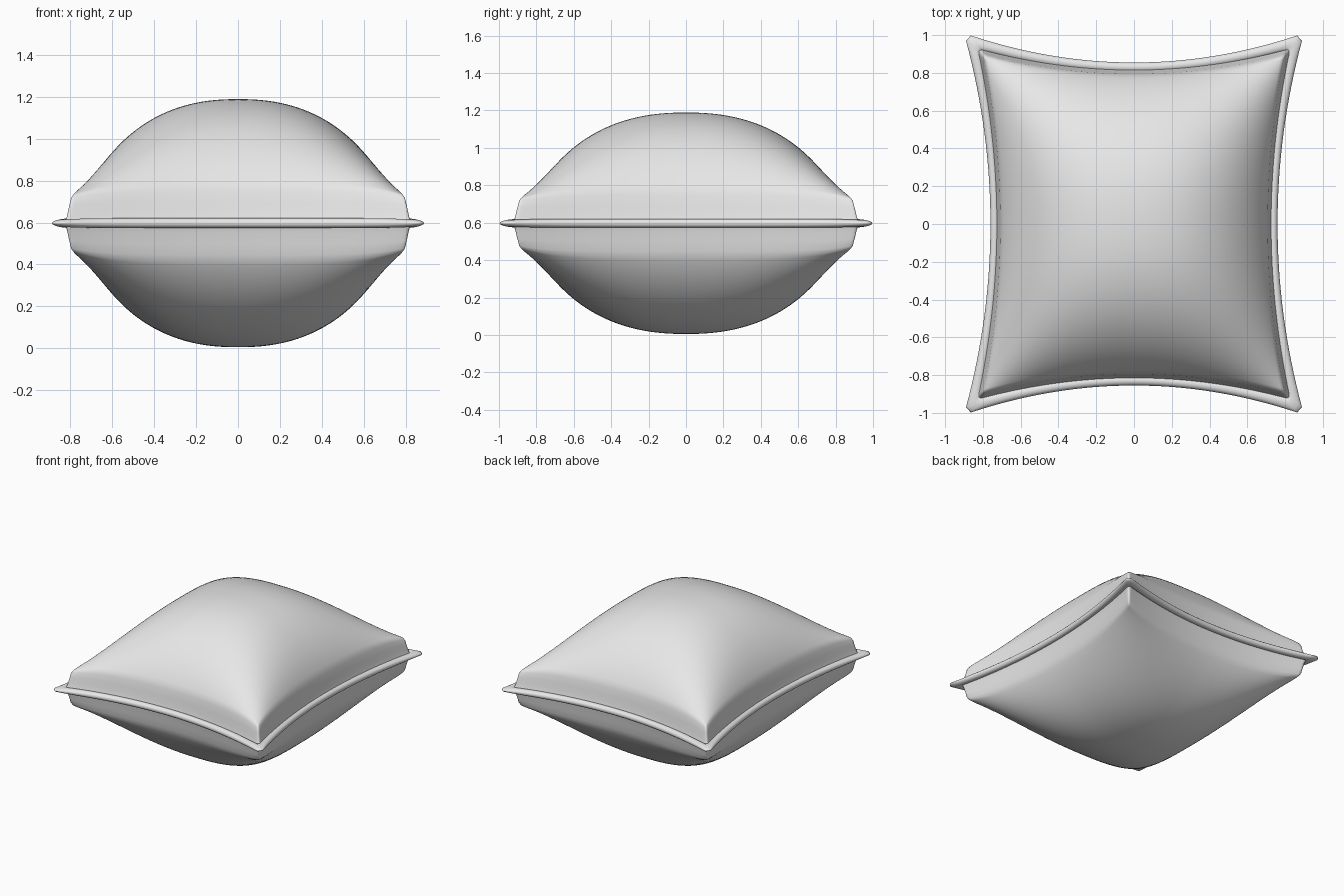
import bpy, bmesh, math

if "Cube" in bpy.data.objects:
    bpy.data.objects.remove(bpy.data.objects["Cube"])

Z0, N = 0.597, 80          # seam height, grid resolution

fabric = bpy.data.materials.new("light grey fabric")
fabric.diffuse_color = (0.8, 0.8, 0.8, 1)
fabric.use_nodes = True
fabric.node_tree.nodes["Principled BSDF"].inputs["Base Color"].default_value = fabric.diffuse_color


def finish(bm, name, angle):
    bmesh.ops.remove_doubles(bm, verts=bm.verts, dist=1e-5)
    bmesh.ops.recalc_face_normals(bm, faces=bm.faces)
    mesh = bpy.data.meshes.new(name)
    bm.to_mesh(mesh)
    bm.free()
    mesh.materials.append(fabric)
    ob = bpy.data.objects.new(name, mesh)
    bpy.context.collection.objects.link(ob)
    bpy.ops.object.select_all(action='DESELECT')
    ob.select_set(True)
    bpy.context.view_layer.objects.active = ob
    bpy.ops.object.shade_smooth_by_angle(angle=math.radians(angle))
    return ob


def ramp(u, width=0.045):
    """Pinch towards the seam."""
    t = min(1.0, max(0.0, (1 - abs(u)) / width))
    return t * t * (3 - 2 * t)


def puff(u):
    return max(0.0, 1 - abs(u) ** 2.3) ** 0.65


def cushion_point(u, v, side):
    x = u * (0.735 + 0.102 * v * v)
    y = v * (0.825 + 0.112 * u * u)
    rim = 0.055 + 0.06 * u * u * v * v
    h = ramp(u) * ramp(v) * (rim + 0.537 * puff(u) * puff(v))
    return (x, y, Z0 + side * h)


# Stuffed body: two puffed panels joined at the seam, finer near the edges
bm = bmesh.new()
params = [math.sin(math.pi / 2 * (2 * i / N - 1)) for i in range(N + 1)]
for side in (1, -1):
    grid = [[bm.verts.new(cushion_point(u, v, side)) for v in params] for u in params]
    for i in range(N):
        for j in range(N):
            bm.faces.new((grid[i][j], grid[i + 1][j], grid[i + 1][j + 1], grid[i][j + 1]))
finish(bm, "cushion_body", 60)


def outline(ax, ay, cx, cy, t_max, steps=32):
    """Closed pincushion outline: mid-side reach ax, ay and corner cx, cy."""
    ts = [t_max * (2 * i / steps - 1) for i in range(steps + 1)]
    right = [(ax + (cx - ax) * t * t, cy * t) for t in ts]
    back = [(-cx * t, ay + (cy - ay) * t * t) for t in ts]
    half = right + back
    return half + [(-x, -y) for x, y in half]


# Piping: lens-shaped tube swept between an inner and an outer outline
outer = outline(0.76, 0.855, 0.90, 1.01, 0.96)
inner = outline(0.715, 0.803, 0.815, 0.92, 0.985)
bm = bmesh.new()
K = 12
rings = []
for (xo, yo), (xi, yi) in zip(outer, inner):
    corner = (abs(xo * yo) / 0.86) ** 6          # tips taper to a thin edge
    ring = []
    for k in range(K):
        a = 2 * math.pi * k / K
        f = (1 + math.cos(a)) / 2
        z = 0.024 * math.sin(a) * (1 - 0.5 * corner * f)
        ring.append(bm.verts.new((xi + (xo - xi) * f, yi + (yo - yi) * f, Z0 + z)))
    rings.append(ring)
for i, ring in enumerate(rings):
    nxt = rings[(i + 1) % len(rings)]
    for k in range(K):
        m = (k + 1) % K
        bm.faces.new((ring[k], nxt[k], nxt[m], ring[m]))
finish(bm, "seam_piping", 60)
